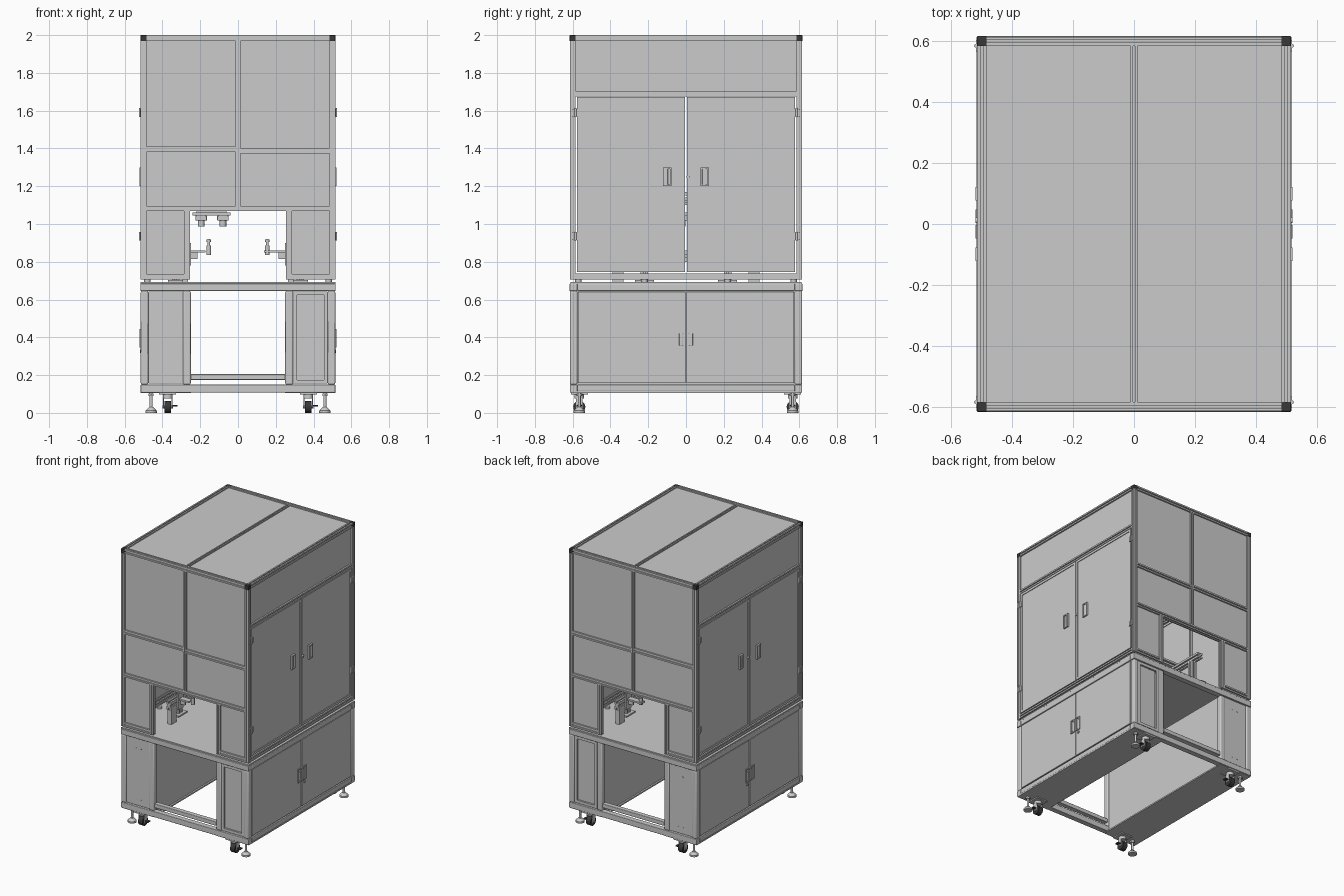
import bpy, bmesh, math
from mathutils import Vector, Matrix

if "Cube" in bpy.data.objects:
    bpy.data.objects.remove(bpy.data.objects["Cube"])

black = bpy.data.materials.new("black_rubber")
black.diffuse_color = (0.04, 0.04, 0.04, 1)
black.use_nodes = True
black.node_tree.nodes["Principled BSDF"].inputs["Base Color"].default_value = black.diffuse_color
SIGNS = (-1, 1)


def finish(name, bm, bevel=0, mat=None, smooth=False):
    bmesh.ops.recalc_face_normals(bm, faces=bm.faces)
    me = bpy.data.meshes.new(name)
    bm.to_mesh(me)
    bm.free()
    ob = bpy.data.objects.new(name, me)
    bpy.context.collection.objects.link(ob)
    if mat:
        me.materials.append(mat)
    if bevel:
        m = ob.modifiers.new("bevel", 'BEVEL')
        m.width, m.segments = bevel, 3
    if smooth or bevel:
        bpy.context.view_layer.objects.active = ob
        ob.select_set(True)
        bpy.ops.object.shade_smooth_by_angle(angle=math.radians(35))
        ob.select_set(False)
    return ob


def box(name, x, y, z, bevel=0, mat=None):
    """Box from (min, max) ranges, in any order."""
    bm = bmesh.new()
    c = [(r[0] + r[1]) / 2 for r in (x, y, z)]
    s = [abs(r[1] - r[0]) for r in (x, y, z)]
    bmesh.ops.create_cube(bm, size=1, matrix=Matrix.Translation(c) @ Matrix.Diagonal((*s, 1)))
    return finish(name, bm, bevel, mat)


def cyl(name, c, r, depth, axis=2, r2=None, seg=24, mat=None):
    bm = bmesh.new()
    rot = (Matrix.Rotation(math.pi / 2, 4, 'Y'), Matrix.Rotation(math.pi / 2, 4, 'X'), Matrix())[axis]
    bmesh.ops.create_cone(bm, cap_ends=True, segments=seg, radius1=r, radius2=r if r2 is None else r2,
                          depth=depth, matrix=Matrix.Translation(c) @ rot)
    return finish(name, bm, mat=mat, smooth=True)


def slot_rail(name, axis, c, a, b, su=0.03, sv=0.03):
    """Slotted aluminium extrusion along an axis from a to b; c holds the other two coordinates."""
    side = [(.5, -.5), (.5, -.13), (.26, -.13), (.26, .13), (.5, .13)]
    pts = []
    for k in range(4):
        for u, v in side:
            for _ in range(k):
                u, v = -v, u
            pts.append((u, v))
    others = [i for i in range(3) if i != axis]
    bm = bmesh.new()
    vs = []
    for u, v in pts:
        p = Vector((0, 0, 0))
        p[axis], p[others[0]], p[others[1]] = a, c[0] + u * su, c[1] + v * sv
        vs.append(bm.verts.new(p))
    f = bm.faces.new(vs)
    d = Vector((0, 0, 0))
    d[axis] = b - a
    new = bmesh.ops.extrude_face_region(bm, geom=[f], use_keep_orig=True)['geom']
    bmesh.ops.translate(bm, vec=d, verts=[g for g in new if isinstance(g, bmesh.types.BMVert)])
    return finish(name, bm)


def ring_plate(name, axis, a, b, u, v, border):
    """Rectangular frame made of four bars; axis is the thickness direction (0 or 1)."""
    parts = [((u[0], u[0] + border), v), ((u[1] - border, u[1]), v),
             ((u[0] + border, u[1] - border), (v[0], v[0] + border)),
             ((u[0] + border, u[1] - border), (v[1] - border, v[1]))]
    for uu, vv in parts:
        if axis == 0:
            box(name, (a, b), uu, vv)
        else:
            box(name, uu, (a, b), vv)


# ---- lower cabinet ----
for sx in SIGNS:
    box("base_floor_plate", (sx * .25, sx * .515), (-.61, .61), (.105, .115))
    box("base_side_beam", (sx * .475, sx * .515), (-.575, .575), (.115, .15), .004)
    box("top_side_beam", (sx * .475, sx * .517), (-.575, .575), (.645, .684), .004)
    box("tunnel_wall", (sx * .262, sx * .27), (-.575, .575), (.115, .65))
    for sy in SIGNS:
        box("base_corner_post", (sx * .475, sx * .515), (sy * .575, sy * .615), (.15, .645), .008)
        box("base_inner_post", (sx * .25, sx * .292), (sy * .575, sy * .612), (.15, .645), .008)
        # end panels: plain on the left, framed window on the right
        if sx < 0:
            box("plain_end_panel", (-.475, -.292), (sy * .598, sy * .606), (.155, .643))
            for px in (-.40, -.36):
                for pz in (.2, .57):
                    cyl("panel_screw", (px, sy * .606, pz), .004, .004, 1, seg=12)
        else:
            ring_plate("framed_end_panel", 1, sy * .595, sy * .608, (.292, .475), (.155, .643), .02)
            box("end_panel_window", (.31, .458), (sy * .585, sy * .592), (.17, .625))
        # side doors with latch
        box("base_side_door", (sx * .5, sx * .514), (sy * .003, sy * .572), (.157, .642), .002)
        yc = sy * .026
        ring_plate("base_latch_frame", 0, sx * .513, sx * .521, (yc - .022, yc + .022), (.345, .445), .008)
        box("base_latch_paddle", (sx * .513, sx * .518), (yc - .01, yc + .01), (.357, .42), .002)
    cyl("base_key_lock", (sx * .516, .03, .327), .009, .008, 0)
for sy in SIGNS:
    box("base_end_beam", (-.515, .515), (sy * .575, sy * .615), (.108, .15), .004)
    box("top_end_beam", (-.517, .517), (sy * .575, sy * .617), (.645, .684), .004)
    box("tunnel_cross_bar", (-.25, .25), (sy * .575, sy * .61), (.175, .205), .004)
box("table_plate", (-.515, .515), (-.612, .612), (.682, .693))
for x in (-.48, .48):
    for y in (-.57, -.22, .22, .57):
        cyl("frame_spacer", (x, y, .699), .018, .016)

# ---- casters and levelling feet ----
for sx in SIGNS:
    for sy in SIGNS:
        x, y = sx * .372, sy * .565
        box("caster_plate", (x - .045, x + .045), (y - .045, y + .045), (.097, .106))
        cyl("caster_swivel", (x, y, .087), .026, .022)
        for s in SIGNS:
            box("caster_fork", (x + s * .02, x + s * .025), (y - .018, y + .018), (.022, .08), .003)
        cyl("caster_wheel", (x, y, .032), .032, .036, 0, seg=32, mat=black)
        cyl("caster_axle", (x, y, .032), .008, .058, 0)
        box("caster_brake", (x + .02, x + .052), (y - .014, y + .014), (.033, .041), .002, black)
        fx = sx * .46
        cyl("foot_pad", (fx, y, .006), .03, .012)
        cyl("foot_cone", (fx, y, .021), .029, .018, r2=.012)
        cyl("foot_stem", (fx, y, .065), .008, .09)
        cyl("foot_nut", (fx, y, .096), .016, .014, seg=6)

# ---- upper frame ----
for sx in SIGNS:
    slot_rail("top_side_rail", 1, (sx * .5, 1.985), -.585, .585)
    slot_rail("door_head_rail", 1, (sx * .5, 1.69), -.585, .585)
    slot_rail("door_sill_rail", 1, (sx * .5, .722), -.585, .585)
    box("upper_side_panel", (sx * .495, sx * .501), (-.588, .588), (1.70, 1.975))
    for sy in SIGNS:
        slot_rail("upper_corner_post", 2, (sx * .5, sy * .6), .705, 1.97)
        box("corner_cap", (sx * .484, sx * .516), (sy * .584, sy * .616), (1.968, 2.0), .003, black)
        slot_rail("opening_post", 2, (sx * .27, sy * .6), .705, 1.07)
        slot_rail("end_sill_rail", 0, (sy * .6, .72), sx * .285, sx * .485)
        slot_rail("end_middle_rail", 0, (sy * .6, 1.392 - sx * .004), sx * .012, sx * .485)
        yp = (sy * .597, sy * .603)
        box("end_upper_panel", (sx * .01, sx * .49), yp, (1.40, 1.975))
        box("end_middle_panel", (sx * .01, sx * .49), yp, (1.09, 1.385))
        box("end_lower_panel", (sx * .28, sx * .49), yp, (.73, 1.07))
        # double side doors
        a, b = sorted((sy * .004, sy * .578))
        ring_plate("side_door_frame", 0, sx * .494, sx * .514, (a, b), (.745, 1.672), .016)
        box("side_door_panel", (sx * .499, sx * .509), (a + .016, b - .016), (.761, 1.656))
        yc = sy * .1
        ring_plate("door_handle_frame", 0, sx * .508, sx * .521, (yc - .022, yc + .022), (1.2, 1.3), .008)
        box("door_handle_grip", (sx * .509, sx * .516), (yc - .014, yc + .004), (1.208, 1.292), .002)
        for z in (.935, 1.59):
            for t in SIGNS:
                box("hinge_leaf", (sx * .513, sx * .519), (sy * (.585 + t * .02), sy * .585), (z - .02, z + .02))
            cyl("hinge_pin", (sx * .519, sy * .585, z), .006, .046, seg=16)
    cyl("door_lock", (sx * .515, .012, 1.25), .009, .012, 0)
for sy in SIGNS:
    slot_rail("top_end_rail", 0, (sy * .6, 1.985), -.485, .485)
    slot_rail("end_head_rail", 0, (sy * .6, 1.082), -.485, .485, sv=.028)
    slot_rail("end_centre_post", 2, (0, sy * .6), 1.096, 1.97, .024)
    box("roof_panel", (sy * .01, sy * .488), (-.588, .588), (1.985, 1.992))
slot_rail("roof_centre_rail", 1, (0, 1.984), -.585, .585, .024)

# ---- inner gantry and tooling ----
for sx in SIGNS:
    for sy in SIGNS:
        slot_rail("gantry_leg", 2, (sx * .33, sy * .22), .70, 1.1, .04, .04)
        box("gantry_foot", (sx * .29, sx * .37), (sy * .17, sy * .27), (.693, .703))
        # small locating pins on arms
        y, px = sy * .3, sx * .155
        box("pin_arm", (px - .018, sx * .27), (y - .02, y + .02), (.848, .86))
        box("pin_arm_brace", (sx * .215, sx * .25), (y - .006, y + .006), (.815, .848))
        box("pin_arm_mount", (sx * .25, sx * .262), (y - .03, y + .03), (.78, .9))
        cyl("pin_body", (px, y, .862), .013, .05)
        cyl("pin_stem", (px, y, .895), .007, .05)
        cyl("pin_tip", (px, y, .912), .011, .014)
    slot_rail("inner_guide_rail", 1, (sx * .28, .83), -.4, .4, .036, .06)
    for y in (-.36, .36):
        box("guide_rail_leg", (sx * .265, sx * .295), (y - .03, y + .03), (.693, .80))
    slot_rail("gantry_side_beam", 1, (sx * .33, 1.12), -.3, .3, .04, .04)
slot_rail("gantry_cross_beam", 0, (0, 1.16), -.38, .38, .08, .04)
box("tool_carriage", (-.22, -.06), (-.06, -.04), (1.05, 1.24))
box("tool_plate", (-.24, -.04), (-.09, .05), (1.045, 1.062))
for x in (-.195, -.08):
    box("tool_block", (x - .03, x + .03), (-.06, .02), (1.018, 1.045), .003)
    cyl("tool_nozzle", (x, -.02, 1.003), .018, .034)
